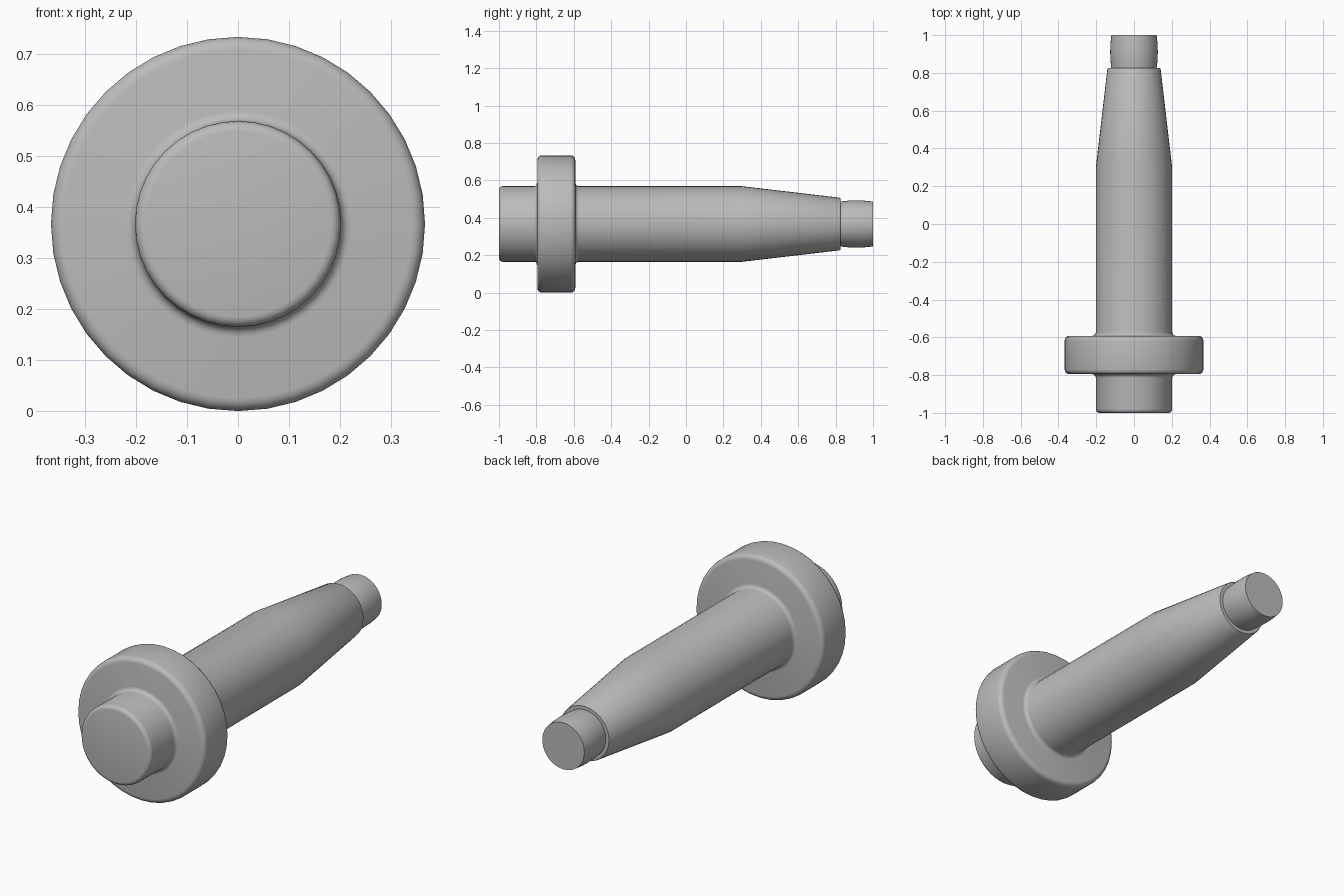
import bpy, bmesh, math

if "Cube" in bpy.data.objects:
    bpy.data.objects.remove(bpy.data.objects["Cube"])

SEGMENTS = 40
AXIS_Z = 0.367


def arc(cy, cr, radius, start, end, steps=4):
    """Rounded corner as (y, r) points; angles in degrees from +y towards +r."""
    return [(cy + radius * math.cos(math.radians(start + (end - start) * i / steps)),
             cr + radius * math.sin(math.radians(start + (end - start) * i / steps)))
            for i in range(steps + 1)]


def lathe(name, profile, material):
    """Spin a (y, radius) profile around the y axis and cap both ends."""
    bm = bmesh.new()
    rings = []
    for y, r in profile:
        rings.append([bm.verts.new((r * math.sin(2 * math.pi * i / SEGMENTS), y,
                                    AXIS_Z + r * math.cos(2 * math.pi * i / SEGMENTS)))
                      for i in range(SEGMENTS)])
    for a, b in zip(rings, rings[1:]):
        for i in range(SEGMENTS):
            j = (i + 1) % SEGMENTS
            bm.faces.new((a[i], a[j], b[j], b[i]))
    bm.faces.new(rings[0])
    bm.faces.new(rings[-1])
    bmesh.ops.recalc_face_normals(bm, faces=bm.faces)
    mesh = bpy.data.meshes.new(name)
    bm.to_mesh(mesh)
    bm.free()
    mesh.materials.append(material)
    obj = bpy.data.objects.new(name, mesh)
    bpy.context.collection.objects.link(obj)
    bpy.ops.object.select_all(action='DESELECT')
    obj.select_set(True)
    bpy.context.view_layer.objects.active = obj
    bpy.ops.object.shade_smooth_by_angle(angle=math.radians(30))
    return obj


grey = bpy.data.materials.new("plain_grey")
grey.diffuse_color = (0.5, 0.5, 0.5, 1)
grey.use_nodes = True
grey.node_tree.nodes["Principled BSDF"].inputs["Base Color"].default_value = grey.diffuse_color

profile = []
# front stub with rounded rim
profile += arc(-0.98, 0.182, 0.02, 180, 90)
# fillet into the collar
profile += arc(-0.815, 0.222, 0.02, 270, 360)
# collar with rounded rims
profile += arc(-0.77, 0.342, 0.025, 180, 90)
profile += arc(-0.617, 0.342, 0.025, 90, 0)
# fillet into the shaft
profile += arc(-0.572, 0.222, 0.02, 180, 270)
# straight shaft, taper and shoulder
profile += [(0.3, 0.202), (0.82, 0.141), (0.825, 0.138), (0.825, 0.12)]
# slightly barrelled tip
profile += [(0.87, 0.125), (0.91, 0.126), (0.95, 0.125), (1.0, 0.12)]

lathe("flanged_spindle", profile, grey)
